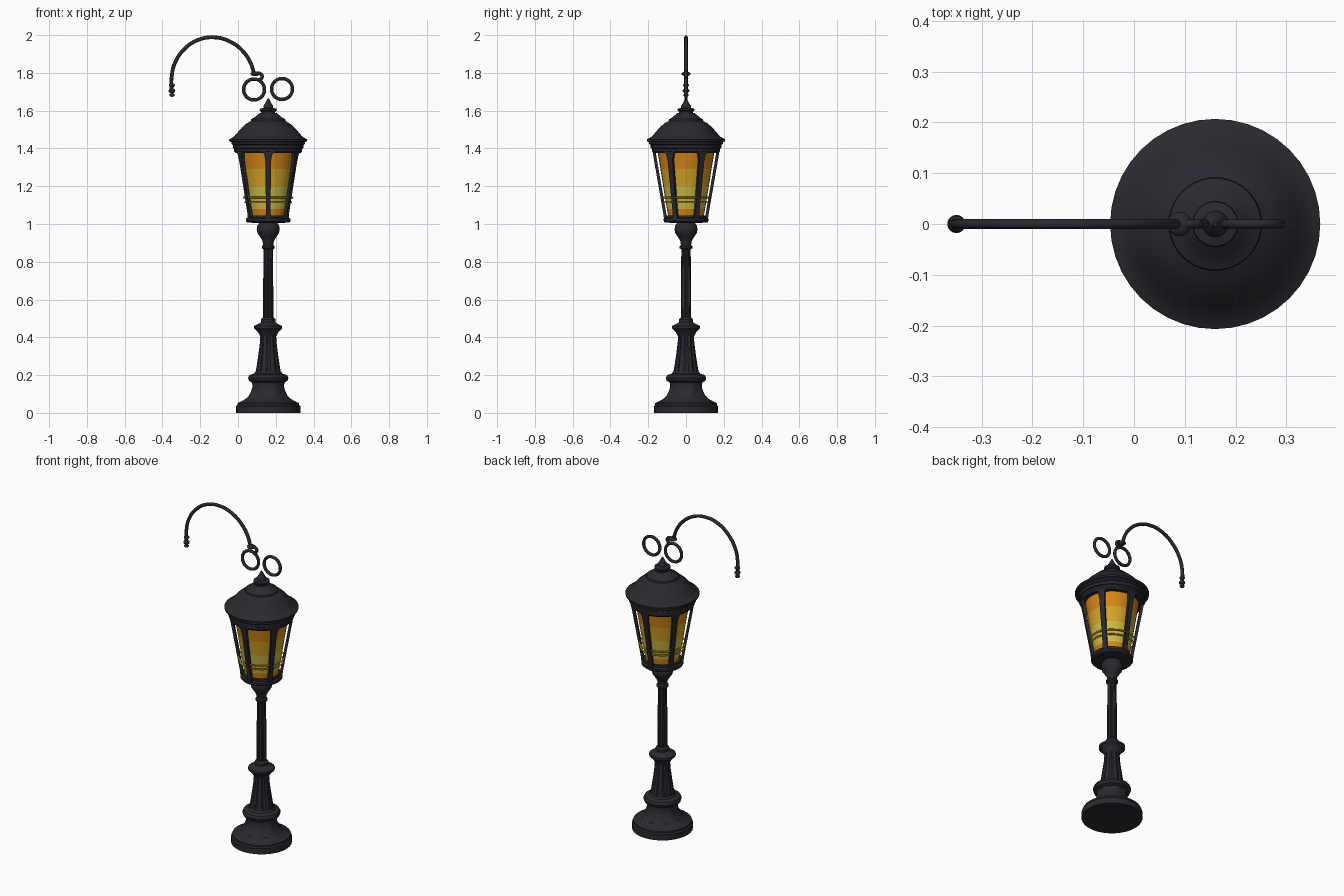
import bpy, bmesh, math
from mathutils import Vector

cube = bpy.data.objects.get("Cube")
if cube:
    bpy.data.objects.remove(cube, do_unlink=True)

CX = 0.16  # axis of the post


def material(name, rgb):
    m = bpy.data.materials.new(name)
    m.use_nodes = True
    m.diffuse_color = (*rgb, 1)
    m.node_tree.nodes["Principled BSDF"].inputs["Base Color"].default_value = (*rgb, 1)
    return m


iron = material("dark iron", (0.022, 0.022, 0.029))
orange = material("deep orange glass", (0.66, 0.24, 0.008))
amber = material("amber glass", (0.66, 0.37, 0.02))
yellow = material("pale yellow glass", (0.62, 0.49, 0.06))
gold = material("gold band", (0.58, 0.33, 0.02))


def finish(bm, name, mats, angle=35):
    bmesh.ops.recalc_face_normals(bm, faces=bm.faces)
    mesh = bpy.data.meshes.new(name)
    bm.to_mesh(mesh)
    bm.free()
    ob = bpy.data.objects.new(name, mesh)
    bpy.context.collection.objects.link(ob)
    for m in mats:
        mesh.materials.append(m)
    bpy.ops.object.select_all(action='DESELECT')
    ob.select_set(True)
    bpy.context.view_layer.objects.active = ob
    bpy.ops.object.shade_smooth_by_angle(angle=math.radians(angle))
    return ob


def lathe(name, profile, mats=(iron,), n=32, x=CX, flute=0.0, caps=True):
    """Turn (radius, height) pairs round the axis; flute cuts grooves."""
    bm = bmesh.new()
    rings = []
    for r, z in profile:
        ring = []
        for i in range(n):
            a = math.tau * i / n
            k = r * (1 - flute * (i % 4 == 0))
            ring.append(bm.verts.new((x + k * math.cos(a), k * math.sin(a), z)))
        rings.append(ring)
    for lo, hi in zip(rings, rings[1:]):
        for i in range(n):
            j = (i + 1) % n
            bm.faces.new((lo[i], lo[j], hi[j], hi[i]))
    if caps:
        bm.faces.new(rings[0])
        bm.faces.new(rings[-1])
    return finish(bm, name, mats)


def tube(name, points, radius, mat=iron, cyclic=False):
    """Round rod along a smooth path."""
    cu = bpy.data.curves.new(name, 'CURVE')
    cu.dimensions = '3D'
    cu.bevel_depth = radius
    cu.bevel_resolution = 2
    cu.resolution_u = 6
    cu.use_fill_caps = True
    sp = cu.splines.new('BEZIER')
    sp.bezier_points.add(len(points) - 1)
    for bp, p in zip(sp.bezier_points, points):
        bp.co = p
        bp.handle_left_type = bp.handle_right_type = 'AUTO'
    sp.use_cyclic_u = cyclic
    cu.materials.append(mat)
    ob = bpy.data.objects.new(name, cu)
    bpy.context.collection.objects.link(ob)


def bead(name, x, z, r, squash=1.0):
    bm = bmesh.new()
    bmesh.ops.create_uvsphere(bm, u_segments=16, v_segments=10, radius=r)
    for v in bm.verts:
        v.co = Vector((v.co.x + x, v.co.y, v.co.z * squash + z))
    finish(bm, name, [iron], 60)


def circle(x, z, r, y=0):
    return [(x + r * math.cos(math.tau * i / 12), y, z + r * math.sin(math.tau * i / 12))
            for i in range(12)]


# Post, from the foot up
lathe("foot", [(0.17, 0), (0.17, 0.035), (0.163, 0.042), (0.163, 0.052), (0.145, 0.06),
               (0.13, 0.068), (0.12, 0.075)])
lathe("foot_flare", [(0.125, 0.07), (0.105, 0.09), (0.092, 0.115), (0.085, 0.14), (0.088, 0.165)],
      flute=0.07)
lathe("lower_collar", [(0.085, 0.16), (0.102, 0.17), (0.107, 0.185), (0.1, 0.2), (0.075, 0.208),
                       (0.068, 0.22)])
lathe("fluted_stem", [(0.07, 0.205), (0.062, 0.25), (0.053, 0.31), (0.045, 0.37), (0.042, 0.42)],
      flute=0.1)
lathe("middle_collar", [(0.042, 0.405), (0.05, 0.42), (0.056, 0.43), (0.074, 0.447), (0.074, 0.46),
                        (0.05, 0.472), (0.038, 0.48), (0.038, 0.495), (0.028, 0.505)])
lathe("pole", [(0.028, 0.49), (0.027, 0.7), (0.025, 0.89)], flute=0.12)
lathe("upper_collar", [(0.025, 0.865), (0.034, 0.872), (0.034, 0.882), (0.027, 0.89),
                       (0.03, 0.91), (0.042, 0.93), (0.056, 0.95), (0.061, 0.97), (0.058, 0.99),
                       (0.048, 1.005), (0.06, 1.012)])

# Lantern body
lathe("lantern_floor", [(0.06, 1.005), (0.112, 1.008), (0.118, 1.015), (0.118, 1.028),
                        (0.108, 1.034), (0.108, 1.045), (0.08, 1.047)])

glass = lathe("glass_panes", [(0.094, 1.04), (0.101, 1.08), (0.121, 1.2), (0.135, 1.29),
                              (0.151, 1.385)], [orange, amber, yellow], caps=False)
for f in glass.data.polygons:
    z = f.center.z
    f.material_index = 2 if 1.08 < z < 1.2 else 1 if 1.2 < z < 1.29 else 0

for i in range(6):
    a = math.radians(30 + 60 * i)
    out = Vector((math.cos(a), math.sin(a), 0))
    side = Vector((-out.y, out.x, 0))
    base = Vector((CX, 0, 0))
    bm = bmesh.new()
    sections = []
    # Upright widens at the head into the arched pane corners
    for z, r, w in [(1.03, 0.117, 0.016), (1.06, 0.121, 0.012), (1.33, 0.168, 0.015),
                    (1.365, 0.174, 0.02), (1.39, 0.178, 0.035)]:
        sections.append([bm.verts.new(base + out * (r + d) + side * s * w + Vector((0, 0, z)))
                         for d, s in ((0, -1), (0, 1), (-0.016, 1), (-0.016, -1))])
    for lo, hi in zip(sections, sections[1:]):
        for k in range(4):
            bm.faces.new((lo[k], lo[(k + 1) % 4], hi[(k + 1) % 4], hi[k]))
    bm.faces.new(sections[0])
    bm.faces.new(sections[-1])
    finish(bm, f"lantern_upright_{i + 1}", [iron])

# Thin bands round the glass
for name, z, r in (("upper_band", 1.14, 0.128), ("lower_band", 1.115, 0.121)):
    tube(name, [(CX + r * math.cos(math.tau * i / 12), r * math.sin(math.tau * i / 12), z)
                for i in range(12)], 0.005, gold, True)

# Roof and finial
lathe("roof", [(0.13, 1.375), (0.172, 1.375), (0.18, 1.385), (0.18, 1.398), (0.187, 1.402),
               (0.187, 1.418), (0.195, 1.424), (0.195, 1.433), (0.206, 1.438), (0.207, 1.448),
               (0.195, 1.454), (0.178, 1.466), (0.16, 1.487), (0.14, 1.51), (0.115, 1.532),
               (0.092, 1.545), (0.09, 1.555), (0.075, 1.562), (0.06, 1.575), (0.045, 1.588)], n=40)
lathe("finial", [(0.04, 1.58), (0.036, 1.592), (0.046, 1.602), (0.044, 1.61), (0.026, 1.615),
                 (0.026, 1.625), (0.016, 1.64), (0.004, 1.665)], n=16)

# Scroll rings and hanging arm
tube("right_scroll_ring", circle(0.085, 1.712, 0.055), 0.009, iron, True)
tube("left_scroll_ring", circle(0.233, 1.715, 0.055), 0.009, iron, True)
tube("arm", [(-0.352, 0, 1.70), (-0.352, 0, 1.77), (-0.335, 0, 1.85), (-0.28, 0, 1.93),
             (-0.21, 0, 1.975), (-0.125, 0, 1.988), (-0.04, 0, 1.965), (0.03, 0, 1.91),
             (0.068, 0, 1.85), (0.085, 0, 1.795)], 0.01)
bead("arm_knuckle", 0.09, 1.795, 0.024, 0.5)
tube("arm_curl", [(0.09, 0, 1.797), (0.115, 0, 1.797), (0.128, 0, 1.782), (0.118, 0, 1.766),
                  (0.108, 0, 1.76)], 0.009)
for i, (z, r) in enumerate(((1.735, 0.016), (1.705, 0.018), (1.683, 0.014))):
    bead(f"arm_tip_bead_{i + 1}", -0.35, z, r, 0.7)
